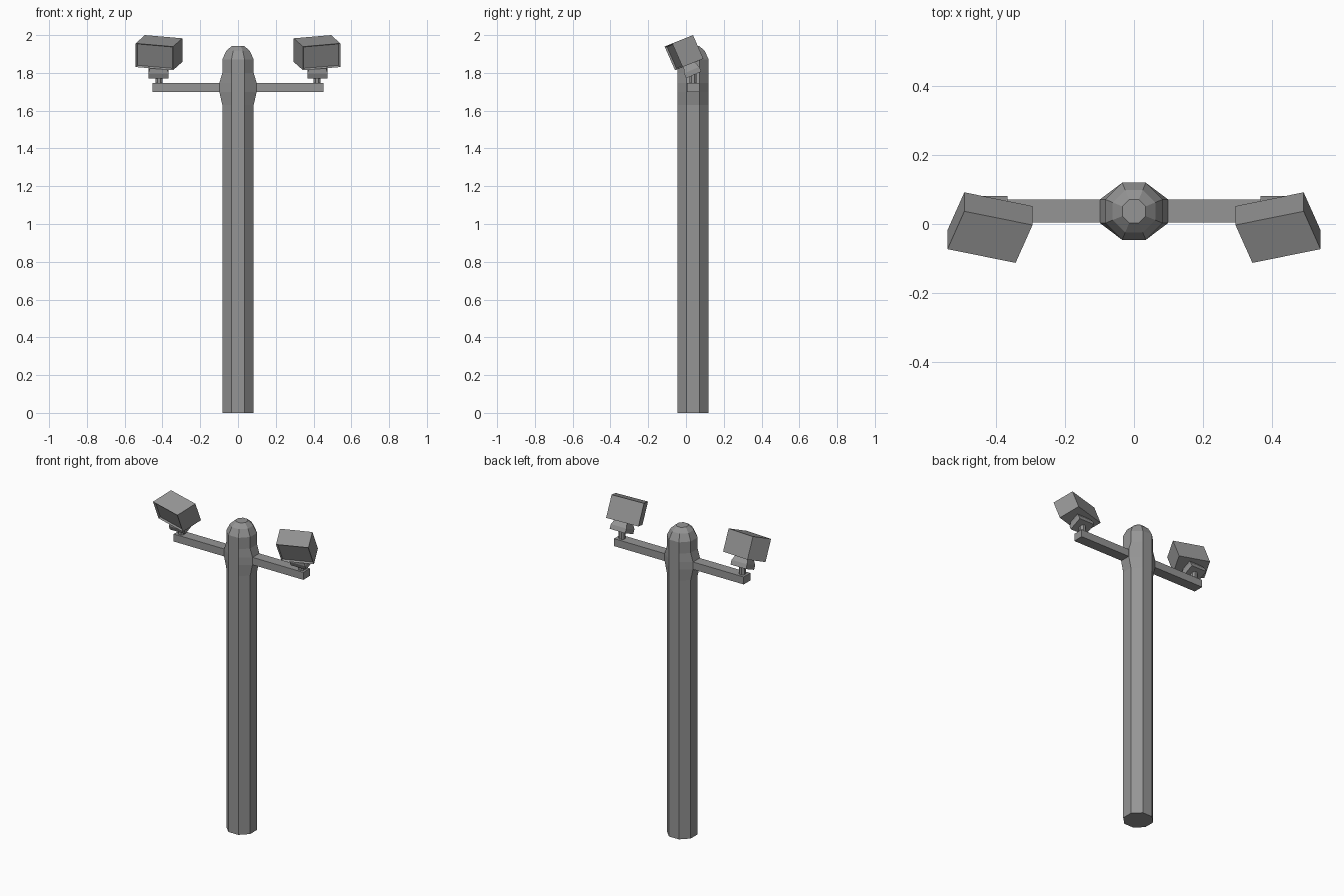
import bpy, bmesh, math
from mathutils import Vector, Matrix

if "Cube" in bpy.data.objects:
    bpy.data.objects.remove(bpy.data.objects["Cube"])

CY = 0.037  # depth of the pole axis

gray = bpy.data.materials.new("metal_gray")
gray.diffuse_color = (0.30, 0.30, 0.30, 1)
gray.use_nodes = True
gray.node_tree.nodes["Principled BSDF"].inputs["Base Color"].default_value = gray.diffuse_color


def finish(bm, name):
    bmesh.ops.recalc_face_normals(bm, faces=bm.faces)
    me = bpy.data.meshes.new(name)
    bm.to_mesh(me)
    bm.free()
    me.materials.append(gray)
    ob = bpy.data.objects.new(name, me)
    bpy.context.collection.objects.link(ob)
    return ob


def loft(bm, rings):
    """Skin equal-sized rings of points and cap both ends."""
    loops = [[bm.verts.new(p) for p in r] for r in rings]
    n = len(loops[0])
    for a, b in zip(loops, loops[1:]):
        for i in range(n):
            j = (i + 1) % n
            bm.faces.new((a[i], a[j], b[j], b[i]))
    bm.faces.new(loops[0][::-1])
    return bm.faces.new(loops[-1])


def octagon(x, y, z, apothem):
    r = apothem / math.cos(math.pi / 8)
    return [Vector((x + r * math.cos(a), y + r * math.sin(a), z))
            for a in (math.pi / 8 + k * math.pi / 4 for k in range(8))]


def rect(cx, cy, z, hx, hy):
    return [Vector((cx + sx * hx, cy + sy * hy, z))
            for sx, sy in ((-1, -1), (1, -1), (1, 1), (-1, 1))]


# Pole: octagonal shaft, side facets flared around the arms, rounded top
rings = []
for z, r, flare in ((0, .083, 0), (1.63, .083, 0), (1.70, .083, .016),
                    (1.747, .083, .016), (1.80, .083, 0), (1.872, .083, 0),
                    (1.916, .062, 0), (1.942, .034, 0)):
    ring = octagon(0, CY, z, r)
    for p in ring:
        if abs(p.x) > r * 0.9:
            p.x += math.copysign(flare, p.x)
    rings.append(ring)
bm = bmesh.new()
loft(bm, rings)
finish(bm, "pole")

# Lamp housing edge vectors: width, depth (forward), height
U = Vector((.198, .040, .017))
V = Vector((.049, -.110, -.044))
W = Vector((0, -.055, .125))
TOP_BACK = Vector((.295, -.003, 1.983))
TILT = math.radians(23.7)

for side, label in ((1, "right"), (-1, "left")):
    mirror = Matrix.Diagonal((side, 1, 1, 1))

    def place(bm, name):
        bm.transform(mirror)
        return finish(bm, label + "_" + name)

    # Crossarm
    bm = bmesh.new()
    loft(bm, [rect(.271, CY + .001, z, .181, .033) for z in (1.70, 1.747)])
    place(bm, "arm")

    # Swivel post
    bm = bmesh.new()
    loft(bm, [octagon(.419, CY, z, .019) for z in (1.74, 1.80)])
    place(bm, "post")

    # Tilted bracket with a tapered neck up to the lamp
    bm = bmesh.new()
    loft(bm, [rect(0, 0, 0, .054, .044), rect(0, 0, .028, .054, .044),
              rect(0, 0, .066, .040, .030)])
    bm.transform(Matrix.Translation((.421, .041, 1.789)) @ Matrix.Rotation(TILT, 4, 'X'))
    place(bm, "bracket")

    # Lamp housing with a recessed front panel
    bm = bmesh.new()
    back = [TOP_BACK, TOP_BACK + U, TOP_BACK + U - W, TOP_BACK - W]
    front = loft(bm, [back, [p + V for p in back]])
    bmesh.ops.recalc_face_normals(bm, faces=bm.faces)
    bmesh.ops.inset_region(bm, faces=[front], thickness=.009)
    bmesh.ops.translate(bm, verts=front.verts, vec=-V * .08)
    place(bm, "lamp")
